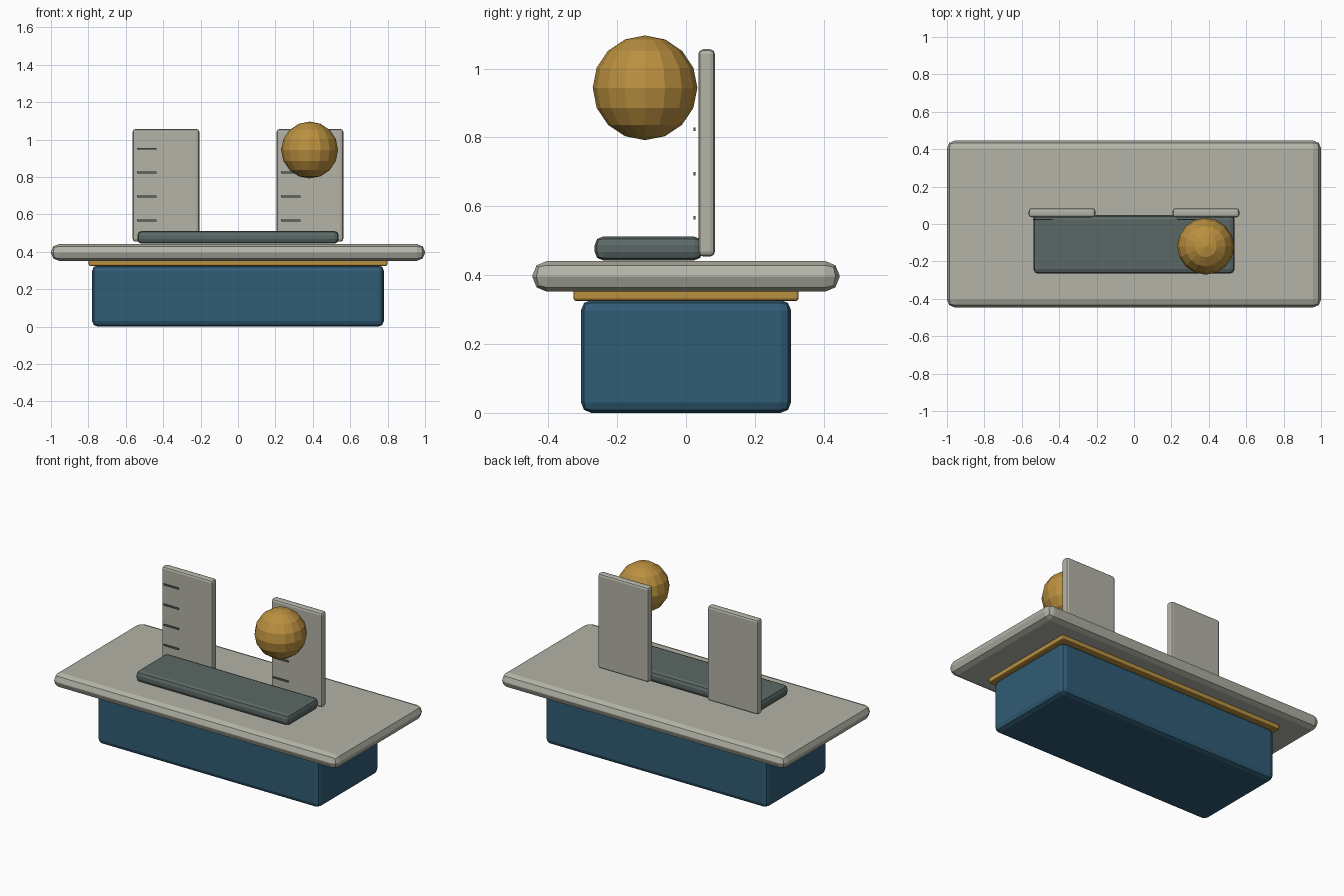
import bpy

if "Cube" in bpy.data.objects:
    bpy.data.objects.remove(bpy.data.objects["Cube"])


def srgb(r, g, b):
    f = lambda c: c / 12.92 if c <= 0.04045 else ((c + 0.055) / 1.055) ** 2.4
    return (f(r / 255), f(g / 255), f(b / 255), 1)


def material(name, rgb):
    m = bpy.data.materials.new(name)
    m.diffuse_color = srgb(*rgb)
    m.use_nodes = True
    m.node_tree.nodes["Principled BSDF"].inputs["Base Color"].default_value = m.diffuse_color
    return m


stone = material("warm grey", (179, 179, 167))
blue = material("deep blue", (48, 92, 117))
gold = material("gold", (186, 144, 63))
slate = material("dark slate", (91, 105, 102))


def box(name, x, y, z, mat, bevel=0.0):
    """Box from (min, max) ranges with a two-step rounded edge."""
    bpy.ops.mesh.primitive_cube_add(size=1, location=[sum(r) / 2 for r in (x, y, z)])
    ob = bpy.context.object
    ob.name = name
    ob.scale = [r[1] - r[0] for r in (x, y, z)]
    bpy.ops.object.transform_apply(location=False, rotation=False, scale=True)
    ob.data.materials.append(mat)
    if bevel:
        mod = ob.modifiers.new("rounded_edges", 'BEVEL')
        mod.width = bevel
        mod.segments = 2
    return ob


# Pedestal, trim band and table slab
box("base", (-0.78, 0.78), (-0.305, 0.305), (0, 0.328), blue, 0.03)
box("trim_band", (-0.798, 0.798), (-0.327, 0.327), (0.325, 0.36), gold, 0.008)
box("table_slab", (-1, 1), (-0.446, 0.446), (0.352, 0.441), stone, 0.042)

# Low pad on the slab
box("pad", (-0.538, 0.538), (-0.265, 0.048), (0.443, 0.512), slate, 0.024)

# Two upright panels, each with four scale marks
for side, cx in (("left", -0.385), ("right", 0.385)):
    box(side + "_panel", (cx - 0.178, cx + 0.178), (0.036, 0.084),
        (0.454, 1.056), stone, 0.014)
    for i in range(4):
        z = 0.567 + 0.128 * i
        box(f"{side}_mark_{i + 1}", (cx - 0.155, cx - 0.05), (0.022, 0.028),
            (z - 0.005, z + 0.005), slate)

# Faceted ball in front of the right panel
bpy.ops.mesh.primitive_uv_sphere_add(segments=16, ring_count=8, radius=0.152,
                                     location=(0.383, -0.119, 0.944))
ball = bpy.context.object
ball.name = "ball"
ball.data.materials.append(gold)
